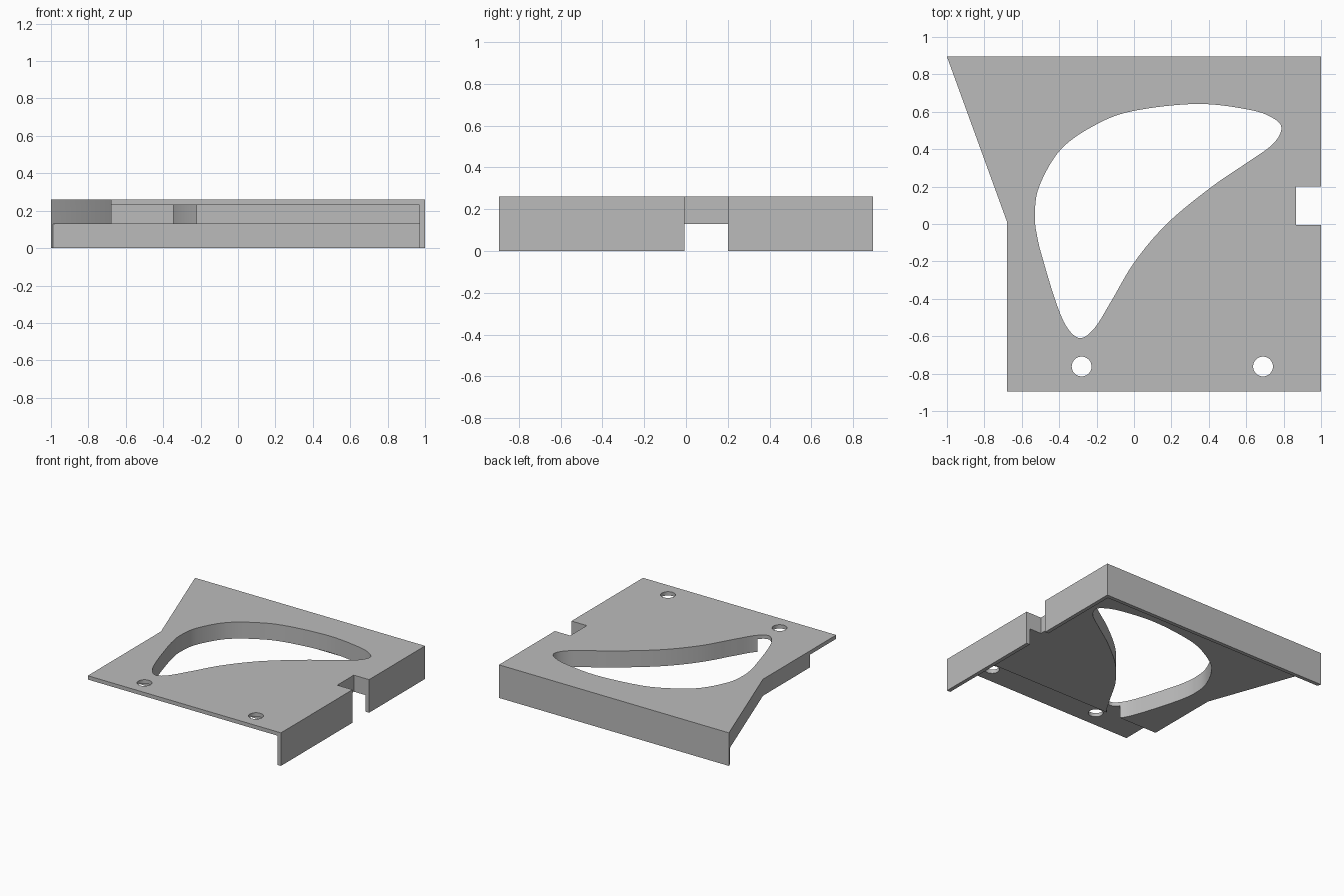
import bpy
import bmesh
from math import cos, sin, tau, radians
from mathutils import Vector

cube = bpy.data.objects.get("Cube")
if cube:
    bpy.data.objects.remove(cube, do_unlink=True)

H = 0.26          # overall height
MID = 0.13        # underside of the thick deck
THIN = 0.23       # underside of the thin front lip
BACK = 0.895      # half depth
WALL = 0.03       # skirt wall thickness


def prism(name, points, z0, z1):
    """Extrude a flat outline from z0 to z1."""
    bm = bmesh.new()
    face = bm.faces.new([bm.verts.new((x, y, z0)) for x, y in points])
    top = bmesh.ops.extrude_face_region(bm, geom=[face])["geom"]
    verts = [v for v in top if isinstance(v, bmesh.types.BMVert)]
    bmesh.ops.translate(bm, vec=(0, 0, z1 - z0), verts=verts)
    bmesh.ops.recalc_face_normals(bm, faces=bm.faces)
    mesh = bpy.data.meshes.new(name)
    bm.to_mesh(mesh)
    bm.free()
    obj = bpy.data.objects.new(name, mesh)
    bpy.context.collection.objects.link(obj)
    return obj


def rect(x0, y0, x1, y1):
    return [(x0, y0), (x1, y0), (x1, y1), (x0, y1)]


def circle(cx, cy, r, n=40):
    return [(cx + r * cos(tau * i / n), cy + r * sin(tau * i / n)) for i in range(n)]


def closed_spline(points, steps=8):
    """Smooth closed Catmull-Rom loop through the points."""
    pts = [Vector(p) for p in points]
    n, loop = len(pts), []
    for i in range(n):
        a, b, c, d = (pts[(i + k) % n] for k in (-1, 0, 1, 2))
        for s in range(steps):
            t = s / steps
            p = b + t * ((c - a) + t * ((2 * a - 5 * b + 4 * c - d)
                                        + t * (3 * b - a - 3 * c + d))) / 2
            loop.append((p.x, p.y))
    return loop


def cut(target, cutter):
    cutter.hide_render = True
    mod = target.modifiers.new("cut", "BOOLEAN")
    mod.operation = "DIFFERENCE"
    mod.solver = "EXACT"
    mod.object = cutter
    bpy.context.view_layer.objects.active = target
    bpy.ops.object.modifier_apply(modifier=mod.name)
    bpy.data.objects.remove(cutter, do_unlink=True)


# Solid plate with the slanted rear left side
plate = prism("bracket_plate",
              [(-0.68, -BACK), (1, -BACK), (1, BACK), (-1, BACK), (-0.68, 0.015)], 0, H)

# Hollow the underside, leaving the right and back skirt walls
cut(plate, prism("underside_pocket", rect(-2, -2, 1 - WALL, BACK - WALL), -1, MID))

# Thin lip along the front
cut(plate, prism("lip_pocket", rect(-2, -2, 1 - WALL, -0.57), -1, THIN))

# Notch in the right edge
cut(plate, prism("edge_notch", rect(0.867, -0.006, 2, 0.2), -1, 1))

# Screw holes in the lip
for x in (-0.28, 0.69):
    cut(plate, prism("screw_hole", circle(x, -0.762, 0.053), -1, 1))

# Large curved opening
opening = [(-0.53, 0.04), (-0.507, 0.2), (-0.39, 0.4), (-0.2, 0.533), (0, 0.605),
           (0.34, 0.642), (0.62, 0.61), (0.745, 0.565), (0.788, 0.51), (0.74, 0.425),
           (0.6, 0.325), (0.41, 0.195), (0.18, 0.005), (0.005, -0.2), (-0.12, -0.41),
           (-0.21, -0.555), (-0.288, -0.61), (-0.36, -0.55), (-0.42, -0.41),
           (-0.487, -0.19), (-0.515, -0.08)]
cut(plate, prism("curved_opening", closed_spline(opening), -1, 1))

# Grey material
grey = bpy.data.materials.new("plain grey")
grey.use_nodes = True
colour = (0.5, 0.5, 0.5, 1)
grey.diffuse_color = colour
grey.node_tree.nodes["Principled BSDF"].inputs["Base Color"].default_value = colour
plate.data.materials.clear()
plate.data.materials.append(grey)

# Smooth the curved walls, keep the edges crisp
plate.select_set(True)
bpy.context.view_layer.objects.active = plate
bpy.ops.object.shade_smooth_by_angle(angle=radians(30))
